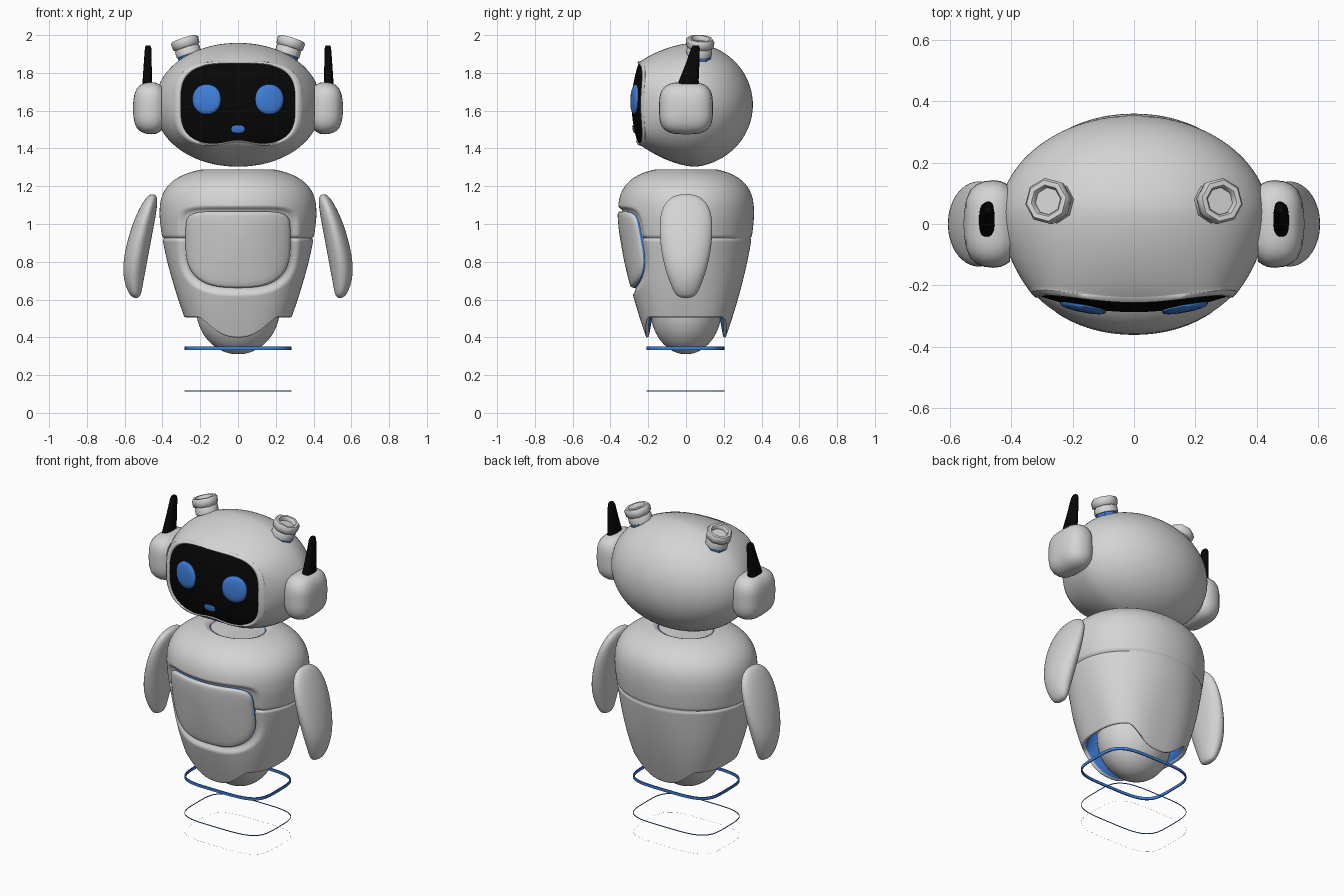
import bpy, bmesh, math
from mathutils import Vector, Matrix

if "Cube" in bpy.data.objects:
    bpy.data.objects.remove(bpy.data.objects["Cube"])


def material(name, rgb):
    m = bpy.data.materials.new(name)
    m.diffuse_color = (*rgb, 1)
    m.use_nodes = True
    m.node_tree.nodes["Principled BSDF"].inputs["Base Color"].default_value = m.diffuse_color
    return m


GREY = material("light grey shell", (0.66, 0.66, 0.66))
BLACK = material("black visor", (0.002, 0.002, 0.002))
BLUE = material("blue light", (0.05, 0.21, 0.7))


def loft(name, rings, mats, cap=(True, True), wrap=False, mirror=False, subsurf=0,
         angle=40, rule=None):
    """Skin a list of point rings; rule(row) picks the material index."""
    bm = bmesh.new()
    rows = [[bm.verts.new(p) for p in r] for r in rings]
    n = len(rows[0])
    for i in range(len(rows) - (0 if wrap else 1)):
        a, b = rows[i], rows[(i + 1) % len(rows)]
        for j in range(n):
            k = (j + 1) % n
            f = bm.faces.new((a[j], a[k], b[k], b[j]))
            f.material_index = rule(i) if rule else 0
    if cap[0] and not wrap:
        bm.faces.new(rows[0][::-1])
    if cap[1] and not wrap:
        bm.faces.new(rows[-1])
    bmesh.ops.recalc_face_normals(bm, faces=bm.faces)
    me = bpy.data.meshes.new(name)
    bm.to_mesh(me)
    bm.free()
    ob = bpy.data.objects.new(name, me)
    bpy.context.collection.objects.link(ob)
    for m in mats:
        me.materials.append(m)
    if mirror:
        ob.modifiers.new("mirror", 'MIRROR').use_mirror_merge = False
    if subsurf:
        s = ob.modifiers.new("smooth", 'SUBSURF')
        s.levels = s.render_levels = subsurf
    bpy.ops.object.select_all(action='DESELECT')
    ob.select_set(True)
    bpy.context.view_layer.objects.active = ob
    bpy.ops.object.shade_smooth_by_angle(angle=math.radians(angle))
    return ob


def squircle(a, n):
    """Unit superellipse point at polar angle a."""
    c, s = math.cos(a), math.sin(a)
    r = (abs(c) ** n + abs(s) ** n) ** (-1 / n)
    return r * c, r * s


def angles(n):
    return [2 * math.pi * i / n for i in range(n)]


def step(lo, hi, v):
    t = min(1, max(0, (v - lo) / (hi - lo)))
    return t * t * (3 - 2 * t)


# ---- head: ellipsoid whose front flows into a rounded-square opening
FACE_Z = 1.633


def face_outline(a, s=1.0):
    u, v = squircle(a, 3.3)
    x, z = 0.307 * u, 0.219 * v
    if v < 0:
        z += 0.026 * math.exp(-(x / 0.1) ** 2)
    return s * x, FACE_Z + s * z


def face_y(x, z):
    return -0.288 + 0.05 * (x / 0.3) ** 2 + 0.036 * ((z - FACE_Z) / 0.215) ** 2


head = []
T_END = math.acos(-0.72)
for i in range(1, 41):
    t = T_END * i / 40
    w = step(0.6, 1.0, i / 40)
    ring = []
    for a in angles(96):
        u, v = squircle(a, 2.04)
        fx, fz = face_outline(a)
        rx, rz = fx * 1.1, FACE_Z + (fz - FACE_Z) * 1.05
        x, z = 0.443 * math.sin(t) * u, 1.631 + 0.33 * math.sin(t) * v
        y = 0.012 + 0.342 * math.cos(t)
        ring.append((x + (rx - x) * w, y + (face_y(fx, fz) + 0.012 - y) * w, z + (rz - z) * w))
    head.append(ring)
# rolled lip turning inward behind the visor
for sx, sz, dy in ((1.05, 1.03, -0.004), (1.01, 1.005, -0.006), (0.985, 0.985, 0.0), (0.97, 0.97, 0.03)):
    head.append([(x * sx, face_y(x, z) + dy, FACE_Z + (z - FACE_Z) * sz)
                 for x, z in (face_outline(a) for a in angles(96))])
loft("head_shell", head, [GREY], cap=(True, False), angle=60)

visor = []
for s in (1.0, 0.97, 0.85, 0.7, 0.5, 0.3, 0.1):
    visor.append([(x, face_y(x, z) + (0.002 if s == 1 else 0), z)
                  for x, z in (face_outline(a, s) for a in angles(96))])
loft("face_visor", visor, [BLACK], cap=(False, True))


# ---- eyes and mouth: thin domes lying on the visor
def dome(name, cx, cz, rx, rz, n, h, mirror):
    rings = []
    for s, d in ((1, -0.006), (1, 0.3 * h), (0.93, 0.65 * h), (0.75, 0.88 * h), (0.4, h), (0.1, h)):
        ring = []
        for a in angles(32):
            u, v = squircle(a, n)
            x, z = cx + rx * s * u, cz + rz * s * v
            ring.append((x, face_y(x, z) - d, z))
        rings.append(ring)
    loft(name, rings, [BLUE], cap=(False, True), mirror=mirror)


dome("eyes", 0.166, 1.66, 0.075, 0.079, 2.12, 0.016, True)
dome("mouth", 0, 1.502, 0.036, 0.021, 2.8, 0.008, False)

# ---- ear pods and antennae
ears = []
for x, s in ((0.405, 0.86), (0.42, 0.93), (0.435, 0.98), (0.46, 1), (0.49, 0.975), (0.515, 0.9),
             (0.535, 0.77), (0.548, 0.55), (0.554, 0.3), (0.556, 0.08)):
    ears.append([(x, 0.143 * s * u, 1.613 + 0.138 * s * v)
                 for u, v in (squircle(a, 3.3) for a in angles(48))])
loft("ear_pods", ears, [GREY], mirror=True)

antennae = []
for z, x, hx, y, hy in ((1.72, 0.48, 0.026, 0.01, 0.062), (1.76, 0.48, 0.025, 0.015, 0.052),
                        (1.85, 0.478, 0.021, 0.035, 0.036), (1.93, 0.476, 0.017, 0.05, 0.023),
                        (1.945, 0.476, 0.012, 0.052, 0.016)):
    antennae.append([(x + hx * u, y + hy * v, z) for u, v in (squircle(a, 2.8) for a in angles(20))])
loft("antennae", antennae, [BLACK], mirror=True)

# ---- hollow octagonal knobs on the crown, with a thin blue ring at the base
axis = Vector((0.3, 0.08, 0.95)).to_track_quat('Z', 'Y').to_matrix().to_4x4()
place = Matrix.Translation((0.255, 0.068, 1.883)) @ axis


def lathe(profile):
    return [[place @ Vector((r * math.cos(a + 0.39), r * math.sin(a + 0.39), z)) for a in angles(8)]
            for r, z in profile]


loft("crown_knobs", lathe([(0.06, -0.04), (0.06, 0.01), (0.068, 0.014), (0.068, 0.048), (0.064, 0.053),
                           (0.074, 0.06), (0.076, 0.092), (0.068, 0.104), (0.052, 0.104), (0.046, 0.096),
                           (0.045, 0.08)]), [GREY], mirror=True, angle=50)
loft("knob_rings", lathe([(0.064, -0.02), (0.064, 0.012), (0.05, 0.012)]), [BLUE],
     cap=(False, False), mirror=True)


# ---- torso: one shell with chest recess, seam groove and scalloped hem
def half_size(z):
    if z > 1.05:
        k = max(0, 1 - ((z - 1.05) / 0.25) ** 2.7) ** (1 / 2.7)
    else:
        k = 1 - ((1.05 - z) / 1.17) ** 1.5
    return 0.415 * k, 0.36 * k


def section(z):
    return 2.06 + 0.7 * step(0.95, 0.4, z)


def chest_norm(x, z):
    u = abs(x) / 0.28
    n, v = (6.5, (z - 0.9) / 0.168) if z > 0.9 else (2.8, (0.9 - z) / 0.24)
    return (u ** n + v ** n) ** (1 / n)


def torso_point(a, z):
    hx, hy = half_size(z)
    u, v = squircle(a, section(z))
    k = 1 - 0.022 * math.exp(-((z - 0.925) / 0.007) ** 2)
    x, y = hx * u * k, hy * v * k
    if y < 0:
        y += 0.024 * (1 - step(1.0, 1.17, chest_norm(x, z)))
    return x, y, z


def hem(a):
    return 0.508 - 0.11 * step(0.72, 1.03, abs(math.sin(a)))


ring_a = angles(256)
torso = []
# inner lining, then rim, then the outside from the hem up
for s, dz in ((0.8, 0.16), (0.88, 0.06), (0.93, 0.005), (0.97, -0.002)):
    torso.append([(s * x, s * y, z + dz) for x, y, z in (torso_point(a, hem(a)) for a in ring_a)])
for i in range(71):
    torso.append([torso_point(a, hem(a) + (0.95 - hem(a)) * i / 70) for a in ring_a])
for i in range(1, 26):
    torso.append([torso_point(a, 0.95 + 0.16 * i / 25) for a in ring_a])
for i in range(1, 17):
    torso.append([torso_point(a, 1.11 + 0.178 * math.sin(i / 16 * math.pi / 2)) for a in ring_a])
for k, z in ((0.47, 1.288), (0.43, 1.283), (0.40, 1.277), (0.392, 1.268)):
    torso.append([(0.415 * k * math.cos(a), 0.36 * k * math.sin(a), z) for a in ring_a])
loft("torso_shell", torso, [GREY, BLUE], cap=(False, True), angle=70, rule=lambda i: 1 if i < 2 else 0)

loft("neck_light", [[(k * 0.415 * math.cos(a), k * 0.36 * math.sin(a), 1.27) for a in angles(64)]
                    for k in (0.392, 0.378)], [BLUE], cap=(False, False))

# ---- chest panel following the torso surface, with a blue light strip along its hidden edge
panel = []
for s, d in ((0.99, 0.03), (0.99, 0.014), (0.985, 0.008), (0.97, 0.002), (0.94, -0.001), (0.85, -0.002),
             (0.7, -0.002), (0.5, -0.002), (0.3, -0.002), (0.08, -0.002)):
    ring = []
    for a in angles(96):
        x, dz = 0.28 * math.cos(a), 0.2 * math.sin(a)
        r = s / chest_norm(x, 0.9 + dz)
        x, z = x * r, 0.9 + dz * r
        hx, hy = half_size(z)
        n = section(z)
        ring.append((x, -hy * (1 - abs(x / hx) ** n) ** (1 / n) + d, z))
    panel.append(ring)
loft("chest_panel", panel, [GREY, BLUE], cap=(False, True), angle=70, rule=lambda i: 1 if i < 1 else 0)

# ---- rounded belly under the hem
belly = []
for i in range(1, 17):
    t = math.pi / 2 * i / 16
    belly.append([(0.222 * math.sin(t) * math.cos(a), 0.19 * math.sin(t) * math.sin(a),
                   0.556 - 0.246 * math.cos(t)) for a in angles(48)])
loft("belly", belly, [GREY])

# ---- flipper arms
arms = []
for z, x0, x1, hy in ((1.158, 0.44, 0.465, 0.04), (1.14, 0.425, 0.488, 0.086), (1.09, 0.427, 0.52, 0.13),
                      (1.0, 0.442, 0.561, 0.146), (0.88, 0.465, 0.596, 0.139),
                      (0.76, 0.487, 0.615, 0.114), (0.665, 0.505, 0.597, 0.077), (0.605, 0.517, 0.562, 0.047)):
    arms.append([((x0 + x1) / 2 + (x1 - x0) / 2 * math.cos(a), hy * math.sin(a), z) for a in angles(16)])
loft("arms", arms, [GREY], mirror=True, subsurf=2, angle=70)

# ---- hover rings fading out towards the ground
for name, z, h, w in (("hover_ring_upper", 0.334, 0.017, 0.006), ("hover_ring_middle", 0.114, 0.005, 0.002),
                      ("hover_ring_lower", 0.0, 0.0004, 0.0004)):
    band = []
    for inset, dz in ((0, 0), (0, h), (w, h), (w, 0)):
        band.append([((0.282 - inset) * u, -0.003 + (0.207 - inset) * v, z + dz)
                     for u, v in (squircle(a, 4.0) for a in angles(80))])
    loft(name, band, [BLUE], wrap=True)
